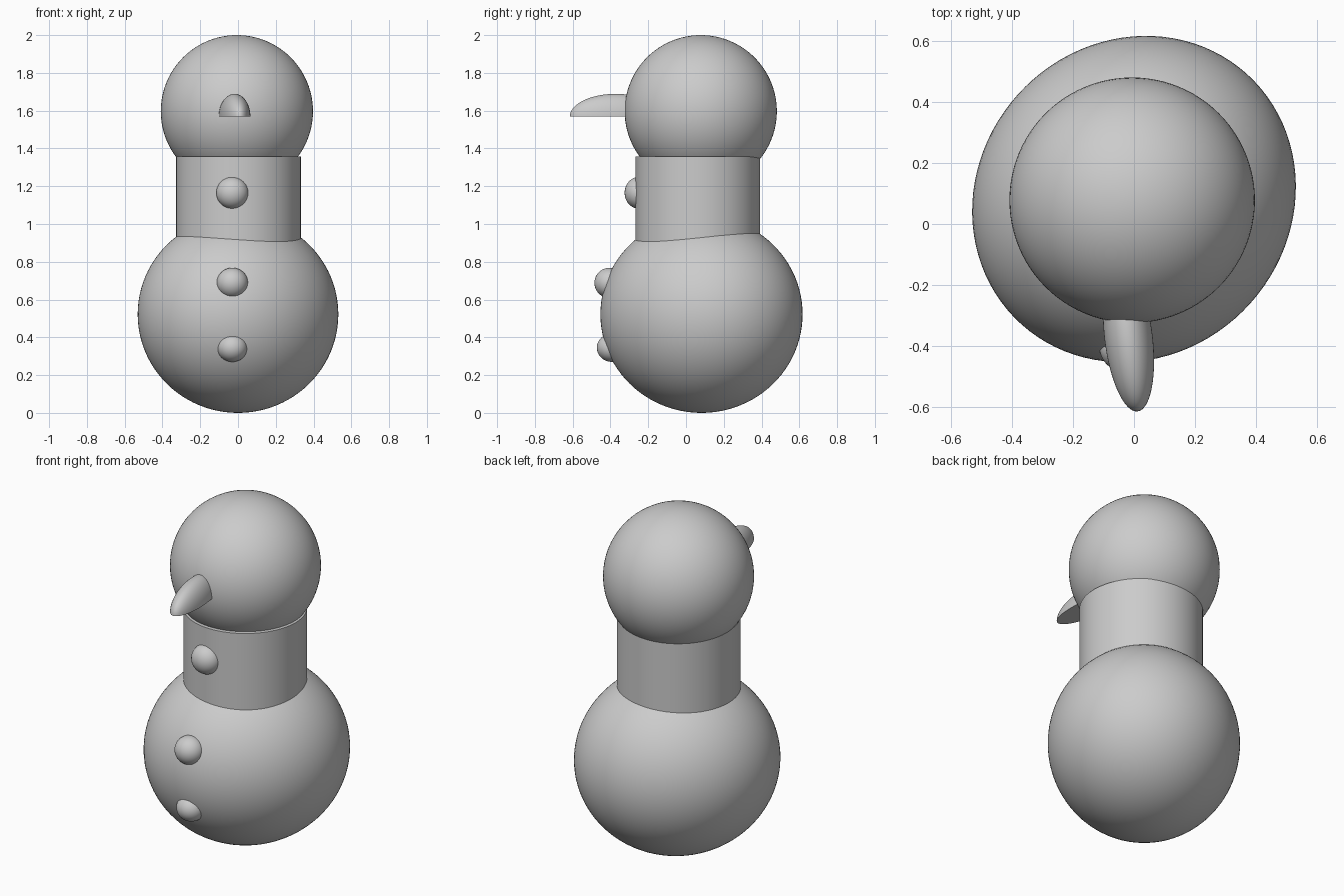
import bpy, bmesh
from math import radians

if "Cube" in bpy.data.objects:
    bpy.data.objects.remove(bpy.data.objects["Cube"])


def finish(name, bm, loc, rot_z=0.0):
    mesh = bpy.data.meshes.new(name)
    bm.to_mesh(mesh)
    bm.free()
    obj = bpy.data.objects.new(name, mesh)
    bpy.context.collection.objects.link(obj)
    obj.location = loc
    obj.rotation_euler.z = radians(rot_z)
    bpy.ops.object.select_all(action='DESELECT')
    obj.select_set(True)
    bpy.context.view_layer.objects.active = obj
    bpy.ops.object.shade_smooth_by_angle(angle=radians(35))
    return obj


def ellipsoid(name, loc, radii, rot_z=0.0, segments=64, rings=32, half=False):
    bm = bmesh.new()
    bmesh.ops.create_uvsphere(bm, u_segments=segments, v_segments=rings, radius=1)
    if half:
        # keep only the upper half and close it with a flat underside
        bmesh.ops.bisect_plane(bm, geom=bm.verts[:] + bm.edges[:] + bm.faces[:],
                               dist=1e-5, plane_co=(0, 0, 0), plane_no=(0, 0, -1),
                               clear_outer=True)
        rim = [e for e in bm.edges if e.is_boundary]
        bmesh.ops.contextual_create(bm, geom=rim)
        bmesh.ops.recalc_face_normals(bm, faces=bm.faces[:])
    bmesh.ops.scale(bm, vec=radii, verts=bm.verts[:])
    return finish(name, bm, loc, rot_z)


# Body: slightly stretched along one diagonal
ellipsoid("body", (0, 0.082, 0.522), (0.553, 0.513, 0.522), rot_z=48,
          segments=96, rings=48)

# Head
ellipsoid("head", (-0.006, 0.078, 1.597), (0.403, 0.403, 0.403),
          segments=96, rings=48)

# Neck: plain cylinder sunk into the body
bm = bmesh.new()
bmesh.ops.create_cone(bm, cap_ends=True, segments=96, radius1=0.33, radius2=0.33,
                      depth=0.50)
finish("neck", bm, (0.003, 0.063, 1.357 - 0.25))

# Nose: half ellipsoid with a flat underside, turned a little sideways
ellipsoid("nose", (-0.018, -0.372, 1.568), (0.079, 0.245, 0.121), rot_z=7, half=True)

# Buttons down the front
buttons = [(-0.25, 1.165, (0.085, 0.075, 0.084)),
           (-0.405, 0.688, (0.083, 0.080, 0.080)),
           (-0.392, 0.345, (0.080, 0.080, 0.075))]
for i, (y, z, radii) in enumerate(buttons, 1):
    ellipsoid(f"button_{i}", (-0.03, y, z), radii, segments=48, rings=24)
